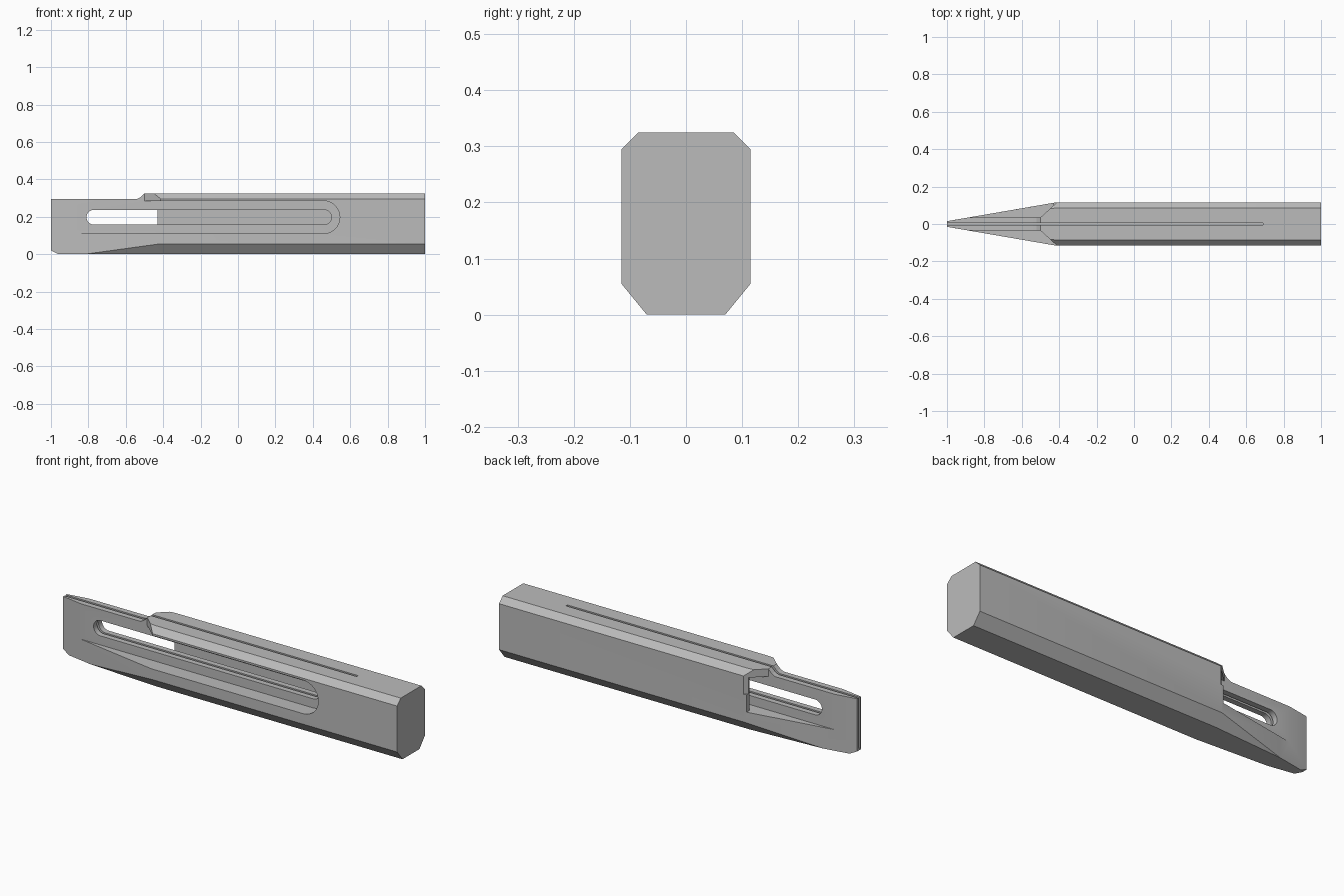
import bpy, bmesh
from math import sin, cos, pi, radians

cube = bpy.data.objects.get("Cube")
if cube:
    bpy.data.objects.remove(cube, do_unlink=True)

grey = bpy.data.materials.new("plain grey")
grey.use_nodes = True
colour = (0.5, 0.5, 0.5, 1)
grey.diffuse_color = colour
grey.node_tree.nodes["Principled BSDF"].inputs["Base Color"].default_value = colour


def make_object(name, bm):
    bmesh.ops.recalc_face_normals(bm, faces=bm.faces)
    mesh = bpy.data.meshes.new(name)
    bm.to_mesh(mesh)
    bm.free()
    mesh.materials.append(grey)
    obj = bpy.data.objects.new(name, mesh)
    bpy.context.collection.objects.link(obj)
    return obj


def prism(name, outline, place, low, high):
    """Extrude a flat outline between two levels; place maps (a, b, level) to a point."""
    bm = bmesh.new()
    rings = [[bm.verts.new(place(a, b, level)) for a, b in outline] for level in (low, high)]
    bm.faces.new(rings[0])
    bm.faces.new(rings[1][::-1])
    for i in range(len(outline)):
        j = (i + 1) % len(outline)
        bm.faces.new((rings[0][i], rings[1][i], rings[1][j], rings[0][j]))
    return make_object(name, bm)


def side(x, z, y):
    return (x, y, z)


def plan(x, y, z):
    return (x, y, z)


def box(x0, x1, b0, b1):
    return [(x0, b0), (x1, b0), (x1, b1), (x0, b1)]


def arc(cx, cz, r, start, steps=16):
    return [(cx + r * cos(start + pi * i / steps), cz + r * sin(start + pi * i / steps))
            for i in range(steps + 1)]


# Chamfered bar with a wedge-shaped end
section = [(0.07, 0), (0.115, 0.055), (0.115, 0.295), (0.085, 0.325)]
half = [(x, y, z) for x in (1, -0.42) for y, z in section]
half += [(-0.82, 0.046, 0), (-0.96, 0.022, 0), (-1, 0.015, 0.02), (-1, 0.015, 0.325)]
bm = bmesh.new()
for x, y, z in half:
    for s in (1, -1):
        bm.verts.new((x, s * y, z))
bmesh.ops.convex_hull(bm, input=bm.verts)
bmesh.ops.dissolve_limit(bm, angle_limit=radians(0.5), verts=bm.verts, edges=bm.edges)
body = make_object("bar_body", bm)

cutters = []

# Lowered top of the wedge, with a short ramp
cutters.append(prism("nose_top_cutter",
                     [(-1.2, 0.295), (-0.54, 0.295), (-0.52, 0.305), (-0.5, 0.325),
                      (-0.5, 0.5), (-1.2, 0.5)], side, -0.3, 0.3))

# Wide side recesses: open at the front, behind a thin wall at the back
recess = [(-1.2, 0.11)] + arc(0.457, 0.1975, 0.0875, -pi / 2) + [(-1.2, 0.285)]
cutters.append(prism("front_recess_cutter", recess, side, -0.3, -0.035))
cutters.append(prism("back_recess_cutter", recess, side, 0.035, 0.09))
cutters.append(prism("back_opening_cutter", box(-1.2, -0.43, 0.11, 0.285), side, 0.035, 0.3))

# Diagonal cut at the end of the recess roof, on both sides
for name, s in (("front", -1), ("back", 1)):
    cutters.append(prism(name + "_shoulder_cutter",
                         [(-1.2, s * 0.035), (-0.5, s * 0.035), (-0.41, s * 0.118),
                          (-0.41, s * 0.3), (-1.2, s * 0.3)], plan, 0.2, 0.5))

# Long rounded slot through the central web
slot = arc(0.46, 0.1975, 0.04, -pi / 2) + arc(-0.77, 0.1975, 0.04, pi / 2)
cutters.append(prism("slot_cutter", slot, side, -0.06, 0.06))

# Narrow slit along the top and down the tip
cutters.append(prism("slit_cutter", box(-1.2, 0.69, -0.006, 0.006), plan, 0.03, 0.5))

for cutter in cutters:
    cutter.hide_render = True
    cutter.hide_viewport = True
    cutter.display_type = 'WIRE'
    mod = body.modifiers.new(cutter.name, 'BOOLEAN')
    mod.operation = 'DIFFERENCE'
    mod.solver = 'EXACT'
    mod.object = cutter

# Apply the cuts and remove the cutters
bpy.context.view_layer.update()
evaluated = body.evaluated_get(bpy.context.evaluated_depsgraph_get())
final = bpy.data.meshes.new_from_object(evaluated)
body.modifiers.clear()
body.data = final
for cutter in cutters:
    bpy.data.objects.remove(cutter, do_unlink=True)

# Smooth only the rounded ends
bpy.context.view_layer.objects.active = body
body.select_set(True)
bpy.ops.object.shade_smooth_by_angle(angle=radians(15))
